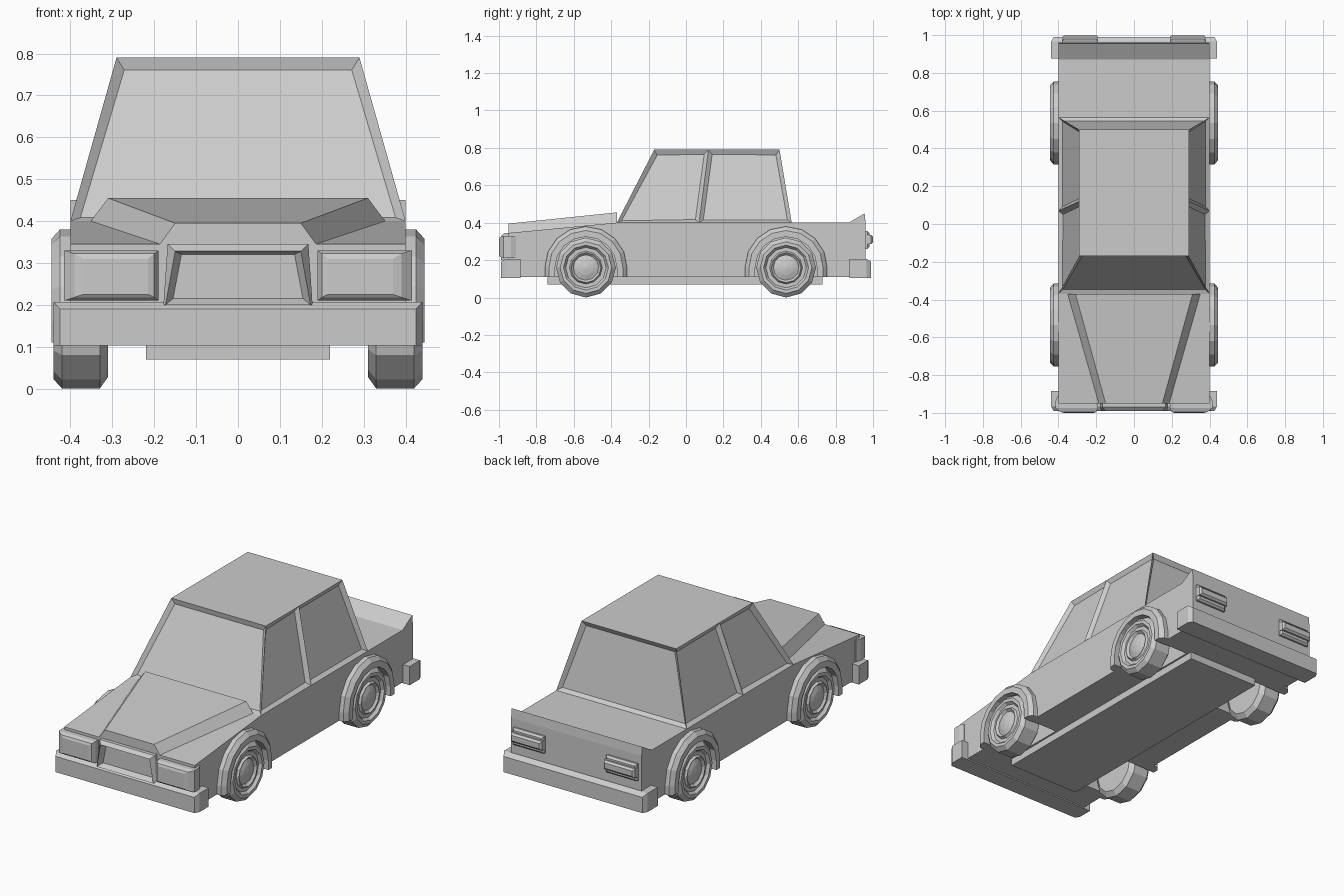
import bpy, bmesh
from math import sin, cos, pi

if "Cube" in bpy.data.objects:
    bpy.data.objects.remove(bpy.data.objects["Cube"])


def loft(name, rings, caps=True, closed=False, mirror=False):
    """Skin a list of equal-length point loops; optionally cap ends and mirror in x."""
    bm = bmesh.new()
    vs = [[bm.verts.new(p) for p in r] for r in rings]
    n = len(rings[0])
    for a, b in zip(vs, vs[1:]):
        for i in range(n):
            j = (i + 1) % n
            bm.faces.new((a[i], a[j], b[j], b[i]))
    if caps:
        bm.faces.new(vs[0])
        bm.faces.new(vs[-1])
    bmesh.ops.recalc_face_normals(bm, faces=bm.faces)
    me = bpy.data.meshes.new(name)
    bm.to_mesh(me)
    bm.free()
    ob = bpy.data.objects.new(name, me)
    bpy.context.collection.objects.link(ob)
    if mirror:
        ob.modifiers.new("Mirror", 'MIRROR')
    return ob


def prism(name, profile, x0, x1, mirror=False):
    """Extrude a (y, z) side profile across x."""
    return loft(name, [[(x, y, z) for y, z in profile] for x in (x0, x1)], mirror=mirror)


def rect(x0, x1, z0, z1, y):
    return [(x0, y, z0), (x1, y, z0), (x1, y, z1), (x0, y, z1)]


WZ, FLOOR = 0.16, 0.11

# Main body with hood slope and raised trunk lip
body = prism("body", [(-0.95, FLOOR), (-0.95, 0.345), (-0.37, 0.40), (0.87, 0.40),
                      (0.955, 0.45), (0.96, 0.40), (0.96, FLOOR)], -0.40, 0.40)

# Underbody panel
prism("underbody_panel", [(-0.74, 0.07), (-0.74, 0.13), (0.73, 0.13), (0.73, 0.07)], -0.22, 0.22)

# Raised centre of the hood
loft("hood_bulge", [
    [(-0.19, -0.95, 0.34), (0.19, -0.95, 0.34), (0.15, -0.95, 0.395), (-0.15, -0.95, 0.395)],
    [(-0.355, -0.37, 0.395), (0.355, -0.37, 0.395), (0.31, -0.37, 0.455), (-0.31, -0.37, 0.455)]])

# Cabin: tapered block, sides split at the pillar, windows sunk with sloped borders
cabin = loft("cabin", [
    [(-0.40, -0.37, 0.40), (0.40, -0.37, 0.40), (0.40, 0.565, 0.40), (-0.40, 0.565, 0.40)],
    [(-0.29, -0.17, 0.79), (0.29, -0.17, 0.79), (0.29, 0.50, 0.79), (-0.29, 0.50, 0.79)]])
bm = bmesh.new()
bm.from_mesh(cabin.data)
bmesh.ops.bisect_plane(bm, geom=bm.verts[:] + bm.edges[:] + bm.faces[:],
                       plane_co=(0, 0.07, 0.40), plane_no=(0, 0.39, -0.05))
bm.normal_update()
windows = [f for f in bm.faces if abs(f.normal.z) < 0.9]
bmesh.ops.inset_individual(bm, faces=windows, thickness=0.03, depth=-0.018)
bm.to_mesh(cabin.data)
bm.free()

# Wheels, fender flares and wheel wells
TYRE = [(0.132, 0.31), (0.16, 0.33), (0.16, 0.42), (0.138, 0.44), (0.12, 0.44), (0.108, 0.425),
        (0.088, 0.425), (0.08, 0.437), (0.068, 0.425), (0.04, 0.435), (0.01, 0.44)]
FLARE = [(0.165, 0.38), (0.22, 0.38), (0.22, 0.425), (0.198, 0.445), (0.165, 0.445)]
ARC = [i * pi / 8 for i in range(9)]
for end, cy in (("front", -0.535), ("rear", 0.535)):
    loft(end + "_wheels", [[(x, cy + r * sin(k * pi / 6), WZ + r * cos(k * pi / 6))
                            for k in range(12)] for r, x in TYRE], mirror=True)
    path = [(0, FLOOR)] + [(a, WZ) for a in ARC] + [(pi, FLOOR)]
    loft(end + "_fender_flares", [[(x, cy + r * cos(a), z + r * sin(a)) for r, x in FLARE]
                                  for a, z in path], mirror=True)
    well = prism(end + "_well_cutter",
                 [(cy + 0.168, 0.0)] + [(cy + 0.168 * cos(a), WZ + 0.168 * sin(a)) for a in ARC]
                 + [(cy - 0.168, 0.0)], 0.23, 0.5, mirror=True)
    well.hide_render = True
    well.display_type = 'WIRE'
    cut = body.modifiers.new(end + "_well", 'BOOLEAN')
    cut.operation = 'DIFFERENCE'
    cut.solver = 'EXACT'
    cut.object = well

# Bumpers with a chamfered upper outer edge
for end, s, inner in (("front", -1, 0.885), ("rear", 1, 0.875)):
    loft(end + "_bumper", [rect(-0.44, 0.44, 0.103, 0.207, s * inner),
                           rect(-0.44, 0.44, 0.103, 0.207, s * 0.965),
                           rect(-0.425, 0.425, 0.103, 0.19, s * 0.99)])

# Headlights
loft("headlights", [rect(0.195, 0.405, 0.21, 0.33, -0.91),
                    rect(0.19, 0.415, 0.21, 0.33, -0.935),
                    rect(0.19, 0.415, 0.21, 0.33, -0.975),
                    rect(0.20, 0.39, 0.218, 0.322, -0.995),
                    rect(0.215, 0.37, 0.225, 0.31, -1.0)], mirror=True)


# Grille: trapezoid frame with a sunken centre
def trapezoid(bottom, top, z0, z1, y):
    return [(-bottom, y, z0), (bottom, y, z0), (top, y, z1), (-top, y, z1)]


loft("grille", [trapezoid(0.178, 0.168, 0.20, 0.345, -0.94),
                trapezoid(0.178, 0.168, 0.20, 0.345, -0.97),
                trapezoid(0.173, 0.15, 0.20, 0.328, -0.99),
                trapezoid(0.155, 0.135, 0.215, 0.32, -0.96)])

# Tail lights: base plate with a raised middle band
loft("tail_lights", [rect(0.19, 0.38, 0.26, 0.355, 0.94), rect(0.19, 0.38, 0.26, 0.355, 0.97),
                     rect(0.20, 0.37, 0.27, 0.345, 0.98)], mirror=True)
loft("tail_light_bands", [rect(0.19, 0.38, 0.285, 0.335, 0.96), rect(0.19, 0.38, 0.285, 0.335, 0.99),
                          rect(0.20, 0.37, 0.295, 0.325, 1.0)], mirror=True)
